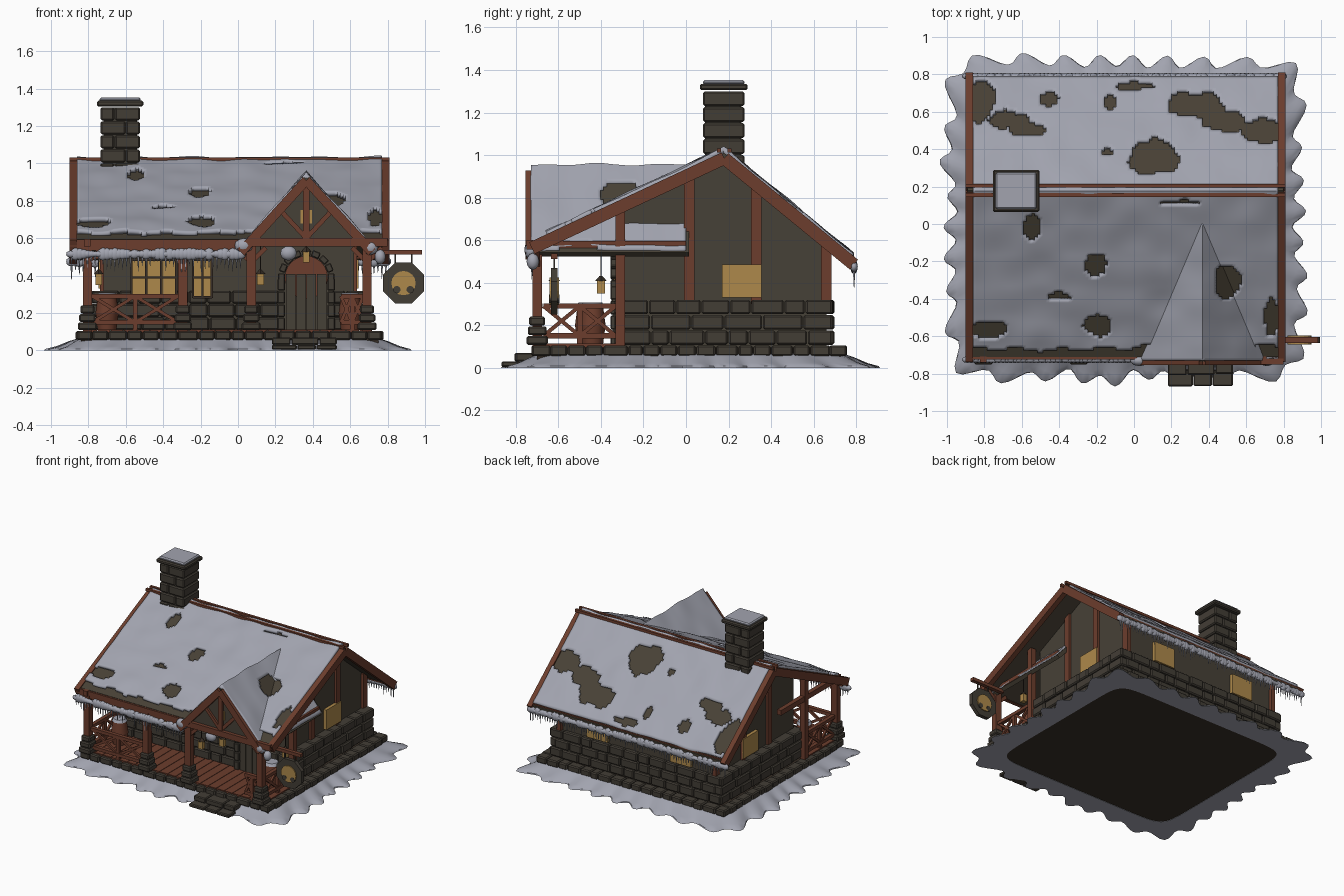
import bpy, bmesh, math, random
from mathutils import Vector, Matrix, noise

random.seed(4)
cube = bpy.data.objects.get("Cube")
if cube:
    bpy.data.objects.remove(cube)


def material(name, r, g, b):
    mat = bpy.data.materials.new(name)
    mat.use_nodes = True
    mat.diffuse_color = (r, g, b, 1)
    mat.node_tree.nodes["Principled BSDF"].inputs["Base Color"].default_value = (r, g, b, 1)
    return mat


SNOW = material("snow", .36, .37, .43)
STONE = material("dark stone", .055, .047, .036)
WALL = material("dark plaster", .062, .052, .038)
ROOF = material("roof boards", .065, .053, .036)
WOOD = material("red brown timber", .15, .047, .026)
DARK = material("dark timber", .04, .028, .02)
GLOW = material("amber glass", .42, .25, .07)


def finish(name, bm, mat, bevel=0, smooth=False, thick=0):
    bmesh.ops.recalc_face_normals(bm, faces=bm.faces)
    me = bpy.data.meshes.new(name)
    bm.to_mesh(me)
    bm.free()
    me.materials.append(mat)
    if smooth:
        me.shade_smooth()
        me.set_sharp_from_angle(angle=math.radians(40))
    ob = bpy.data.objects.new(name, me)
    bpy.context.scene.collection.objects.link(ob)
    if thick:
        mod = ob.modifiers.new("thickness", "SOLIDIFY")
        mod.thickness, mod.offset = thick, -1
    if bevel:
        mod = ob.modifiers.new("worn edges", "BEVEL")
        mod.width, mod.segments = bevel, 1
    return ob


def box(bm, xs, ys, zs):
    mid = [(a + b) / 2 for a, b in (xs, ys, zs)]
    size = [b - a for a, b in (xs, ys, zs)]
    bmesh.ops.create_cube(bm, size=1, matrix=Matrix.Translation(mid) @ Matrix.Diagonal((*size, 1)))


def beam(bm, a, b, w=.04, h=.04):
    a, b = Vector(a), Vector(b)
    d = (b - a).normalized()
    side = Vector((0, 1, 0)) if abs(d.y) < .1 else Vector((1, 0, 0))
    side = (side - d * side.dot(d)).normalized()
    rot = Matrix((side, d.cross(side), d)).transposed().to_4x4()
    size = Matrix.Diagonal((w, h, (b - a).length, 1))
    bmesh.ops.create_cube(bm, size=1, matrix=Matrix.Translation((a + b) / 2) @ rot @ size)


def cone(bm, p, r1, r2, depth, sides=12, rot=Matrix()):
    bmesh.ops.create_cone(bm, cap_ends=True, segments=sides, radius1=r1, radius2=r2,
                          depth=depth, matrix=Matrix.Translation(p) @ rot)


def course(bm, axis, lo, hi, across, zs, length=.12):
    """One row of uneven stones along x or y."""
    n = max(1, round((hi - lo) / length))
    cuts = [lo + (hi - lo) * (i + (random.uniform(-.2, .2) if 0 < i < n else 0)) / n for i in range(n + 1)]
    for a, b in zip(cuts, cuts[1:]):
        j = random.uniform(0, .008)
        run, other = (a + .002, b - .002), (across[0] - j, across[1] + j)
        box(bm, *((run, other) if axis == "x" else (other, run)), zs)


def ripple(x, y, f):
    return noise.noise(Vector((x * f, y * f, 3)))


# Main dimensions
L, R = -.90, .81
RIDGE_Y, RIDGE_Z = .18, 1.01
FRONT, BACK = -.71, .79
GX, GZ, GHALF, GS = .365, .93, .35, 1.1
WX, WY = (-.72, .62), (-.30, .66)


def roof_z(y):
    return RIDGE_Z - ((RIDGE_Y - y) * .467 if y < RIDGE_Y else (y - RIDGE_Y) * .82)


def gable_z(x):
    return GZ - abs(x - GX) * GS


# House body, with a gabled end profile
def prism(name, profile, x0, x1, mat):
    bm = bmesh.new()
    face = bm.faces.new([bm.verts.new((x0, y, z)) for y, z in profile])
    new = bmesh.ops.extrude_face_region(bm, geom=[face])["geom"]
    bmesh.ops.translate(bm, vec=(x1 - x0, 0, 0), verts=[v for v in new if isinstance(v, bmesh.types.BMVert)])
    return finish(name, bm, mat)


prism("house_walls", [(WY[0], .05), (WY[1], .05)] + [(y, roof_z(y) - .03) for y in (WY[1], RIDGE_Y, WY[0])], *WX, WALL)
edge = (FRONT, RIDGE_Y, BACK)
prism("roof_boards", [(y, roof_z(y)) for y in edge] + [(y, roof_z(y) - .04) for y in edge[::-1]], L + .01, R - .01, ROOF)

# Porch gable roof and its boarded face
bm = bmesh.new()
for s in (-1, 1):
    foot = GX + s * GHALF
    beam(bm, (GX, -.36, GZ - .012), (foot, -.36, gable_z(foot) - .012), .75, .03)
finish("gable_roof", bm, ROOF)
bm = bmesh.new()
tri = [bm.verts.new((x, -.715, gable_z(x) - .02)) for x in (GX - GHALF + .03, GX, GX + GHALF - .03)]
bm.faces.new(tri)
finish("gable_face", bm, WALL, thick=.008)

# Foundation and stonework
bm = bmesh.new()
box(bm, (-.84, .75), (-.70, .73), (.004, .095))
finish("foundation", bm, DARK)
bm = bmesh.new()
for axis, lo, hi, across in (("x", -.86, .77, (-.72, -.64)), ("x", -.86, .77, (.68, .75)),
                             ("y", -.64, .68, (-.86, -.79)), ("y", -.64, .68, (.69, .77))):
    course(bm, axis, lo, hi, across, (.055, .105), .09)
for i in range(3):
    zs = (.108 + i * .072, .175 + i * .072)
    shift = .04 * (i % 2)
    course(bm, "x", -.78 + shift, .69 - shift, (.62, .69), zs)
    for across in ((-.79, -.71), (.61, .69)):
        course(bm, "y", -.31, .69, across, zs, .13 + shift)
    for lo, hi in ((-.78, .22), (.50, .68)):
        course(bm, "x", lo, hi, (-.33, -.29), zs)
finish("stone_courses", bm, STONE, .008)

# Front steps
bm = bmesh.new()
course(bm, "x", .18, .53, (-.865, -.78), (.004, .03), .11)
course(bm, "x", .18, .53, (-.80, -.70), (.03, .07), .11)
finish("front_steps", bm, STONE, .006)

# Porch floor planks
bm = bmesh.new()
for i in range(22):
    x = -.82 + i * .07
    box(bm, (x, x + .066), (-.695, -.3), (.09, .113))
finish("porch_planks", bm, WOOD)

# Porch posts with stone feet
posts = (-.805, -.295, .07, .69)
bm, feet = bmesh.new(), bmesh.new()
for x in posts:
    beam(bm, (x, -.70, .1), (x, -.70, .57), .045, .05)
    for i in range(3):
        w = .05 - .006 * i
        box(feet, (x - w, x + w), (-.70 - w, -.70 + w), (.108 + i * .045, .15 + i * .045))
    for s in (-1, 1):
        if L < x + s * .1 < R - .02:
            beam(bm, (x, -.7, .47), (x + s * .08, -.7, .55), .025, .025)
for x in (posts[0], posts[-1]):
    beam(bm, (x, -.31, .1), (x, -.31, .74), .045, .045)
    beam(bm, (x, -.74, .575), (x, .0, .575), .035, .04)
beam(bm, (L + .03, -.70, .56), (.08, -.70, .56), .04, .05)
beam(bm, (.06, -.735, .578), (.80, -.735, .578), .03, .045)
finish("porch_frame", bm, WOOD)
finish("post_feet", feet, STONE, .008)

# Railings with crossed braces
bm = bmesh.new()


def railing(a, b):
    def at(p, z):
        return (*p, z)
    for z in (.15, .29):
        beam(bm, at(a, z), at(b, z), .03, .025)
    mid = tuple((i + j) / 2 for i, j in zip(a, b))
    beam(bm, at(mid, .11), at(mid, .29), .025, .025)
    for p, q in ((a, mid), (mid, b)):
        beam(bm, at(p, .15), at(q, .29), .016, .018)
        beam(bm, at(p, .29), at(q, .15), .016, .018)


railing((-.78, -.69), (-.32, -.69))
for x in (posts[0], posts[-1]):
    railing((x, -.67), (x, -.33))
railing((.55, -.69), (.67, -.69))
finish("railings", bm, WOOD)

# Rake boards, ridge poles and wall timbers
bm = bmesh.new()
for x in (L + .02, R - .02):
    for y in (FRONT - .015, BACK):
        beam(bm, (x, RIDGE_Y, RIDGE_Z - .025), (x, y, roof_z(y) - .025), .04, .06)
for y in (RIDGE_Y - .025, RIDGE_Y + .025):
    beam(bm, (L, y, RIDGE_Z + .012), (R, y, RIDGE_Z + .012), .02, .02)
for x in WX:
    for y in (.015, .33, WY[1]):
        beam(bm, (x, y, .3), (x, y, roof_z(y) - .03), .05, .035)
for y in (FRONT, BACK - .02):
    beam(bm, (L, y, roof_z(y) - .02), (R if y > 0 else GX - GHALF, y, roof_z(y) - .02), .03, .035)
# Porch gable trusses
for s in (-1, 1):
    foot = GX + s * GHALF
    beam(bm, (GX, -.735, GZ - .02), (foot, -.735, gable_z(foot) - .02), .04, .05)
    beam(bm, (GX, -.73, .60), (GX + s * .13, -.73, .74), .02, .025)
beam(bm, (GX, -.73, .57), (GX, -.73, GZ - .03), .025, .035)
# Sign arm
beam(bm, (.70, -.62, .525), (.985, -.62, .525), .03, .025)
finish("timbers", bm, WOOD)

# Windows
bm, bars = bmesh.new(), bmesh.new()
for x in (-.43, .29):
    box(bm, (x - .09, x + .09), (WY[1], WY[1] + .025), (.33, .485))
for x in WX:
    box(bm, (x - .025, x + .025), (.17, .355), (.33, .485))
for lo, hi, n in ((-.57, -.33, 3), (-.24, -.14, 2)):
    box(bm, (lo, hi), (-.34, WY[0]), (.29, .48))
    for i in range(n + 1):
        x = lo + (hi - lo) * i / n
        beam(bars, (x, -.345, .28), (x, -.345, .49), .012, .012)
    for z in (.285, .39, .485):
        beam(bars, (lo, -.345, z), (hi, -.345, z), .012, .012)
box(bm, (GX - .03, GX + .03), (-.728, -.72), (.68, .75))
# Lanterns
for x, y, z in ((GX, -.71, .5), (.12, -.62, .38), (posts[0] + .06, -.4, .38), (posts[-1], -.4, .38)):
    box(bm, (x - .018, x + .018), (y - .018, y + .018), (z - .03, z + .03))
    cone(bars, (x, y, z + .04), .028, .006, .025, 4)
    beam(bars, (x, y, z + .04), (x, y, .57), .006, .006)
finish("lit_glass", bm, GLOW)
finish("window_bars", bars, DARK)

# Door with an arched top and stone jambs
turn = Matrix.Rotation(math.pi / 2, 4, "X")
bm = bmesh.new()
cone(bm, (GX, -.32, .39), .115, .115, .03, 24, turn)
finish("door_arch_panel", bm, WOOD)
bm = bmesh.new()
for i in range(4):
    x = GX - .11 + i * .055
    box(bm, (x + .002, x + .053), (-.345, WY[0]), (.11, .41))
finish("door_planks", bm, WALL)
bm = bmesh.new()
for i in range(9):
    t = math.pi * i / 8
    p, q = [(GX + r * math.cos(t), -.325, .39 + r * math.sin(t)) for r in (.115, .15)]
    beam(bm, p, q, .06, .045)
for s in (-1, 1):
    for i in range(4):
        x, z = GX + s * .133, .11 + i * .07
        box(bm, (x - .02, x + .02), (-.355, -.295), (z, z + .065))
finish("door_stones", bm, STONE, .005)

# Chimney
bm = bmesh.new()
box(bm, (-.72, -.54), (.09, .26), (.85, 1.3))
for i in range(5):
    zs = (.93 + i * .075, 1.0 + i * .075)
    split = -.6 if i % 2 else -.66
    box(bm, (-.735, split - .002), (.08, .275), zs)
    box(bm, (split + .002, -.525), (.08, .275), zs)
box(bm, (-.755, -.505), (.065, .29), (1.305, 1.335))
finish("chimney", bm, STONE, .008)
bm = bmesh.new()
box(bm, (-.74, -.52), (.08, .275), (1.33, 1.352))
finish("chimney_snow", bm, SNOW, .008)

# Hanging sign
bm = bmesh.new()
tilt = turn @ Matrix.Rotation(math.pi / 8, 4, "Z")
cone(bm, (.885, -.62, .36), .118, .118, .03, 8, tilt)
for x in (.84, .93):
    beam(bm, (x, -.62, .45), (x, -.62, .52), .008, .008)
    for s in (-1, 1):
        cone(bm, (.885 + (x - .885) * .8, -.62 + s * .018, .325), .02, .02, .012, 10, turn)
finish("sign_board", bm, STONE)
bm = bmesh.new()
cone(bm, (.885, -.62, .36), .065, .065, .046, 16, turn)
finish("sign_disc", bm, GLOW)

# Barrels on the porch
bm, caps = bmesh.new(), bmesh.new()
for x, y in ((-.70, -.46), (.60, -.44)):
    cone(bm, (x, y, .155), .05, .062, .09)
    cone(bm, (x, y, .245), .062, .05, .09)
    cone(caps, (x, y, .298), .056, .045, .02)
finish("barrels", bm, WOOD, smooth=True)
finish("barrel_snow", caps, SNOW, smooth=True)

# Roof snow with bare patches (x, y, half width, half depth)
PATCHES = ((.11, .36, .13, .1), (.33, .64, .15, .07), (.5, .55, .14, .06), (.7, .5, .12, .07),
           (-.45, .67, .05, .04), (-.13, .65, .03, .05), (0, .74, .1, .03), (-.82, .66, .08, .12),
           (-.69, .56, .11, .05), (-.57, .51, .1, .04), (-.14, .39, .03, .02), (-.54, -.02, .05, .07),
           (-.2, -.22, .06, .06), (-.2, -.55, .07, .06), (-.4, -.39, .06, .02), (-.77, -.57, .09, .05),
           (.74, -.5, .04, .1), (.25, .11, .1, .015), (.5, -.3, .07, .1))


def bare(x, y):
    wob = ripple(x, y, 11) * .7
    return any(((x - a) / c) ** 2 + ((y - b) / d) ** 2 + wob < 1 for a, b, c, d in PATCHES)


def snow_sheet(name, xs, ys, height, hole, step=.015):
    nx, ny = round((xs[1] - xs[0]) / step), round((ys[1] - ys[0]) / step)
    bm = bmesh.new()
    bmesh.ops.create_grid(bm, x_segments=nx, y_segments=ny, size=.5)
    for v in bm.verts:
        x, y = (a + (b - a) * (t + .5) for (a, b), t in zip((xs, ys), v.co))
        v.co = (x, y, height(x, y) + .026 + ripple(x, y, 6) * .012)
    gone = [f for f in bm.faces if hole(*f.calc_center_median().xy)]
    bmesh.ops.delete(bm, geom=gone, context="FACES")
    finish(name, bm, SNOW, smooth=True, thick=.028)


snow_sheet("roof_snow", (L + .04, R - .04), (FRONT + .005, BACK), lambda x, y: roof_z(y),
           lambda x, y: bare(x, y) or y < -.665 + ripple(x, 0, 5) * .06)
snow_sheet("gable_snow", (GX - GHALF - .01, GX + GHALF + .01), (-.73, .0), lambda x, y: gable_z(x),
           lambda x, y: x > GX + .08 and bare(x, y))

# Snow lips and icicles along the eaves
bm, ice = bmesh.new(), bmesh.new()
for y, hi, z in ((FRONT - .015, .04, .515), (BACK, R, .475)):
    for i in range(int((hi - L) / .021)):
        x = L + .01 + i * .021
        m = Matrix.Translation((x, y, z)) @ Matrix.Diagonal((.03, .018, random.uniform(.015, .035), 1))
        bmesh.ops.create_icosphere(bm, subdivisions=2, radius=1, matrix=m)
        long = random.uniform(.03, .09)
        cone(ice, (x, y, z - .01 - long / 2), .001, .007, long, 5)
for x, y, z, r in ((.03, -.73, .56, .05), (.27, -.72, .52, .045), (.71, -.73, .55, .04), (.76, -.72, .5, .03)):
    m = Matrix.Translation((x, y, z)) @ Matrix.Diagonal((r, .03, .04, 1))
    bmesh.ops.create_icosphere(bm, subdivisions=2, radius=1, matrix=m)
finish("eave_snow", bm, SNOW, smooth=True)
finish("icicles", ice, SNOW)

# Scalloped snow drift around the foundation
bm = bmesh.new()
N, rings = 240, []
for grow, z in ((-.05, .0), (-.02, .07), (.03, .05), (.08, .022), (.12, .008), (.125, .0)):
    ring = []
    for i in range(N):
        t = math.tau * i / N
        c, s = math.cos(t), math.sin(t)
        k = (abs(c) ** 12 + abs(s) ** 12) ** (-1 / 12)
        out = grow + max(grow, 0) * (.25 * math.sin(t * 34) + .35 * ripple(c, s, 4))
        ring.append(bm.verts.new((-.05 + c * k * (.81 + out), .025 + s * k * (.725 + out), z)))
    rings.append(ring)
for a, b in zip(rings, rings[1:] + rings[:1]):
    for i in range(N):
        bm.faces.new((a[i], a[(i + 1) % N], b[(i + 1) % N], b[i]))
finish("ground_snow", bm, SNOW, smooth=True)
